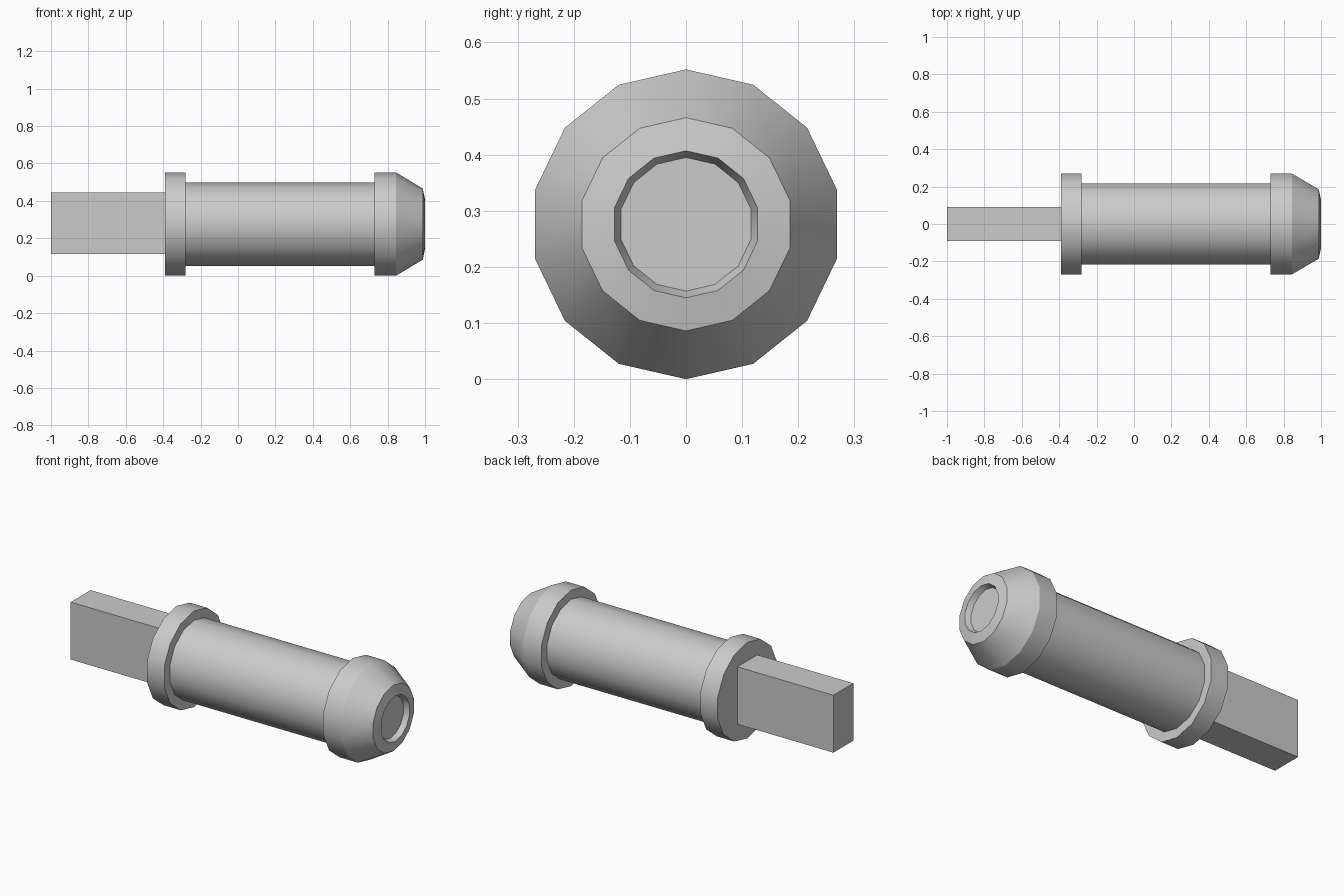
import bpy
import bmesh
import math

cube = bpy.data.objects.get("Cube")
if cube:
    bpy.data.objects.remove(cube, do_unlink=True)

SIDES = 14
AXIS_Z = 0.276

grey = bpy.data.materials.new("light grey")
grey.use_nodes = True
colour = (0.6, 0.6, 0.6, 1)
grey.diffuse_color = colour
grey.node_tree.nodes["Principled BSDF"].inputs["Base Color"].default_value = colour


def finish(name, bm):
    bmesh.ops.recalc_face_normals(bm, faces=bm.faces)
    mesh = bpy.data.meshes.new(name)
    bm.to_mesh(mesh)
    bm.free()
    mesh.materials.append(grey)
    obj = bpy.data.objects.new(name, mesh)
    bpy.context.collection.objects.link(obj)
    return obj


def turned(name, profile):
    """Revolve (x, radius) points around the long axis and cap both ends."""
    bm = bmesh.new()
    rings = []
    for x, r in profile:
        ring = []
        for i in range(SIDES):
            a = math.tau * i / SIDES
            ring.append(bm.verts.new((x, r * math.sin(a), AXIS_Z + r * math.cos(a))))
        rings.append(ring)
    for a, b in zip(rings, rings[1:]):
        for i in range(SIDES):
            j = (i + 1) % SIDES
            bm.faces.new((a[i], a[j], b[j], b[i]))
    bm.faces.new(rings[0])
    bm.faces.new(rings[-1])
    obj = finish(name, bm)
    bpy.ops.object.select_all(action="DESELECT")
    obj.select_set(True)
    bpy.context.view_layer.objects.active = obj
    bpy.ops.object.shade_smooth_by_angle(angle=math.radians(30))


# Barrel, with its ends buried in the collars
turned("barrel", [(-0.3, 0.223), (0.75, 0.223)])

# Rear collar
turned("rear_collar", [(-0.39, 0.276), (-0.28, 0.276)])

# Front collar tapering to a nose with a shallow recess
turned("nose_collar", [(0.73, 0.276), (0.845, 0.276), (0.988, 0.19),
                       (1.0, 0.131), (0.97, 0.119)])

# Rectangular shank
bm = bmesh.new()
bmesh.ops.create_cube(bm, size=1)
bmesh.ops.scale(bm, vec=(0.62, 0.18, 0.33), verts=bm.verts)
bmesh.ops.translate(bm, vec=(-0.69, 0, 0.28), verts=bm.verts)
finish("shank", bm)
